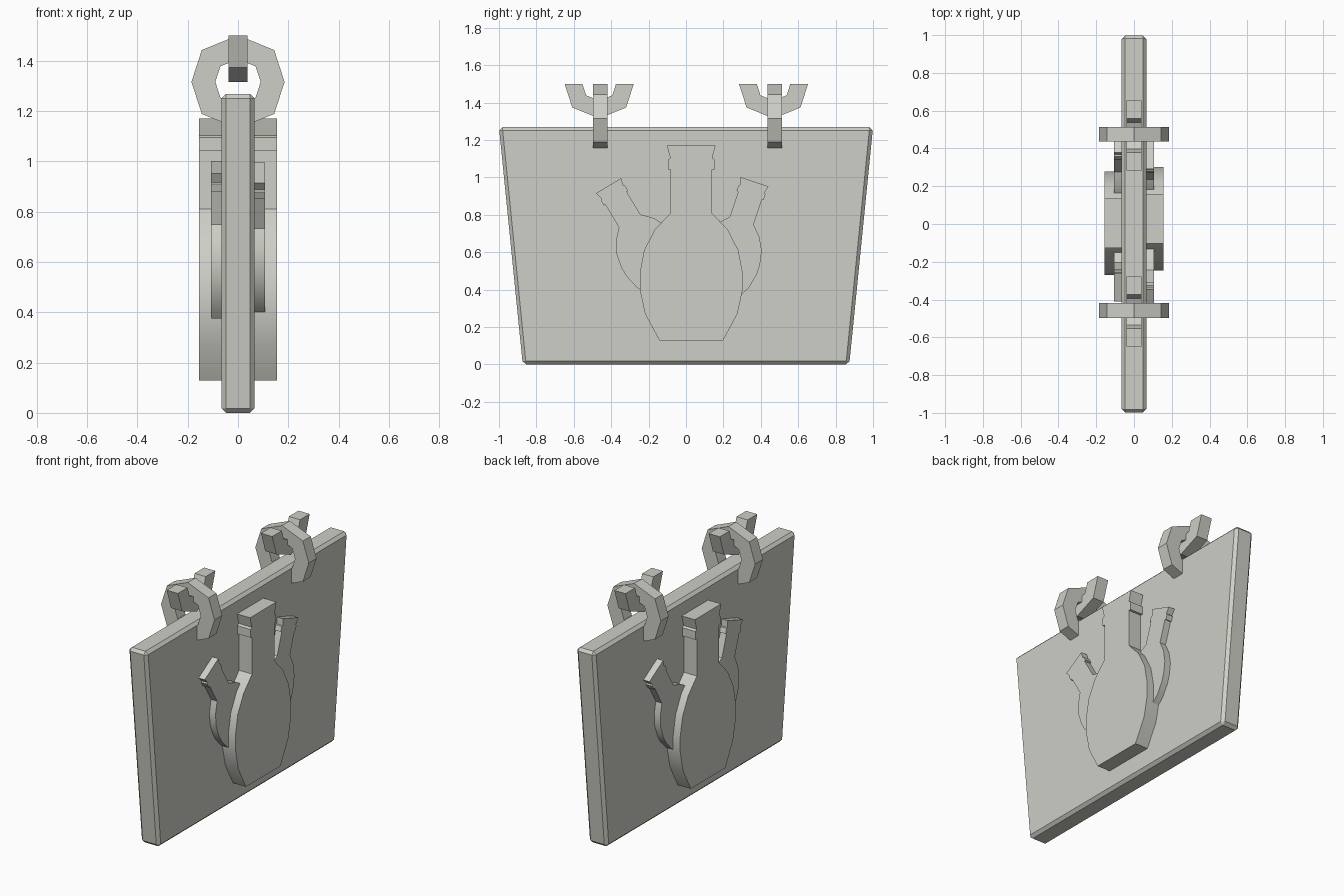
import bpy
import bmesh
from math import sin, cos, pi, radians
from mathutils import Matrix, Vector

default_cube = bpy.data.objects.get("Cube")
if default_cube:
    bpy.data.objects.remove(default_cube, do_unlink=True)

# One pale stone colour for everything
stone = bpy.data.materials.new("pale_grey")
stone.use_nodes = True
colour = (0.62, 0.62, 0.57, 1)
stone.diffuse_color = colour
stone.node_tree.nodes["Principled BSDF"].inputs["Base Color"].default_value = colour


def add_object(name, bm, matrix):
    """Turn a bmesh into a linked, coloured object."""
    bmesh.ops.recalc_face_normals(bm, faces=bm.faces)
    mesh = bpy.data.meshes.new(name)
    bm.to_mesh(mesh)
    bm.free()
    mesh.transform(matrix)
    mesh.materials.append(stone)
    obj = bpy.data.objects.new(name, mesh)
    bpy.context.collection.objects.link(obj)
    return obj


def slab(name, points, faces, thickness, matrix):
    """Thicken a flat shape in the local XZ plane along local Y."""
    bm = bmesh.new()
    front, back = [
        [bm.verts.new((u, y, v)) for u, v in points]
        for y in (-thickness / 2, thickness / 2)
    ]
    for face in faces:
        bm.faces.new([front[i] for i in face])
        bm.faces.new([back[i] for i in reversed(face)])
    # Close the rim along edges that belong to a single face
    edges = [(f[i - 1], f[i]) for f in faces for i in range(len(f))]
    for a, b in edges:
        if (b, a) not in edges:
            bm.faces.new((front[b], front[a], back[a], back[b]))
    return add_object(name, bm, matrix)


def octagon_band(name, steps, matrix):
    """Eight-sided ring, or the lower part of one when steps < 8."""
    outer, inner, thickness = 0.185, 0.09, 0.077
    closed = steps == 8
    count = steps if closed else steps + 1
    points = []
    for i in range(count):
        angle = pi + i * pi / 4
        # diagonal corners sit slightly wide
        stretch = 1.1 if i % 2 else 1
        for radius in (outer, inner):
            points.append((radius * cos(angle) * stretch, radius * sin(angle) * (0.97 if i % 2 else 1)))
    faces = []
    for i in range(steps):
        j = (i + 1) % count
        faces.append((2 * i, 2 * j, 2 * j + 1, 2 * i + 1))
    return slab(name, points, faces, thickness, matrix)


# Tapered board with chamfered edges
bm = bmesh.new()
bmesh.ops.create_cube(bm, size=1)
for vert in bm.verts:
    top = vert.co.z > 0
    vert.co = Vector((
        vert.co.x * 0.13,
        vert.co.y * (2 if top else 1.746),
        1.268 if top else 0,
    ))
bmesh.ops.bevel(bm, geom=bm.edges[:], offset=0.018, segments=1,
                affect='EDGES', profile=0.5)
add_object("board", bm, Matrix())

# Hanging rings through the board, each with an open hook above
quarter = Matrix.Rotation(pi / 2, 4, 'Z')
for label, y in (("front", -0.458), ("back", 0.474)):
    octagon_band(label + "_ring", 8, Matrix.Translation((0, y, 1.315)))
    octagon_band(label + "_hook", 4, Matrix.Translation((0, y - 0.006, 1.5)) @ quarter)

# Flask outline: half widths and depths below the mouth
half = [
    (0.13, 0), (0.112, -0.067), (0.125, -0.075), (0.125, -0.127),
    (0.11, -0.127), (0.11, -0.36), (0.195, -0.45), (0.252, -0.56),
    (0.275, -0.68), (0.275, -0.77), (0.247, -0.9), (0.17, -1.042),
]
outline = [(-u, v) for u, v in half] + half[::-1]

# name, mouth position y and z, lean in degrees, scale, outer x
flasks = [
    ("large_flask", 0.028, 1.17, 0, 1, 0.155),
    ("front_small_flask", -0.414, 0.955, -31, 0.607, 0.107),
    ("back_small_flask", 0.367, 0.976, 18.4, 0.607, 0.107),
]
# The far face carries the same group turned half way round
pivot = Matrix.Translation((0, 0.016, 0))
half_turn = pivot @ Matrix.Rotation(pi, 4, 'Z') @ pivot.inverted()
inside = 0.03
for side, turn in (("left", Matrix()), ("right", half_turn)):
    for name, y, z, lean, scale, reach in flasks:
        place = (
            turn
            @ Matrix.Translation(((inside + reach) / 2, y, z))
            @ quarter
            @ Matrix.Rotation(radians(lean), 4, 'Y')
            @ Matrix.Diagonal((scale, 1, scale, 1))
        )
        flask = slab(side + "_" + name, outline, [tuple(range(len(outline)))],
                     reach - inside, place)
        # Soft body curve, crisp corners
        bpy.ops.object.select_all(action='DESELECT')
        flask.select_set(True)
        bpy.context.view_layer.objects.active = flask
        bpy.ops.object.shade_smooth_by_angle(angle=radians(30))
